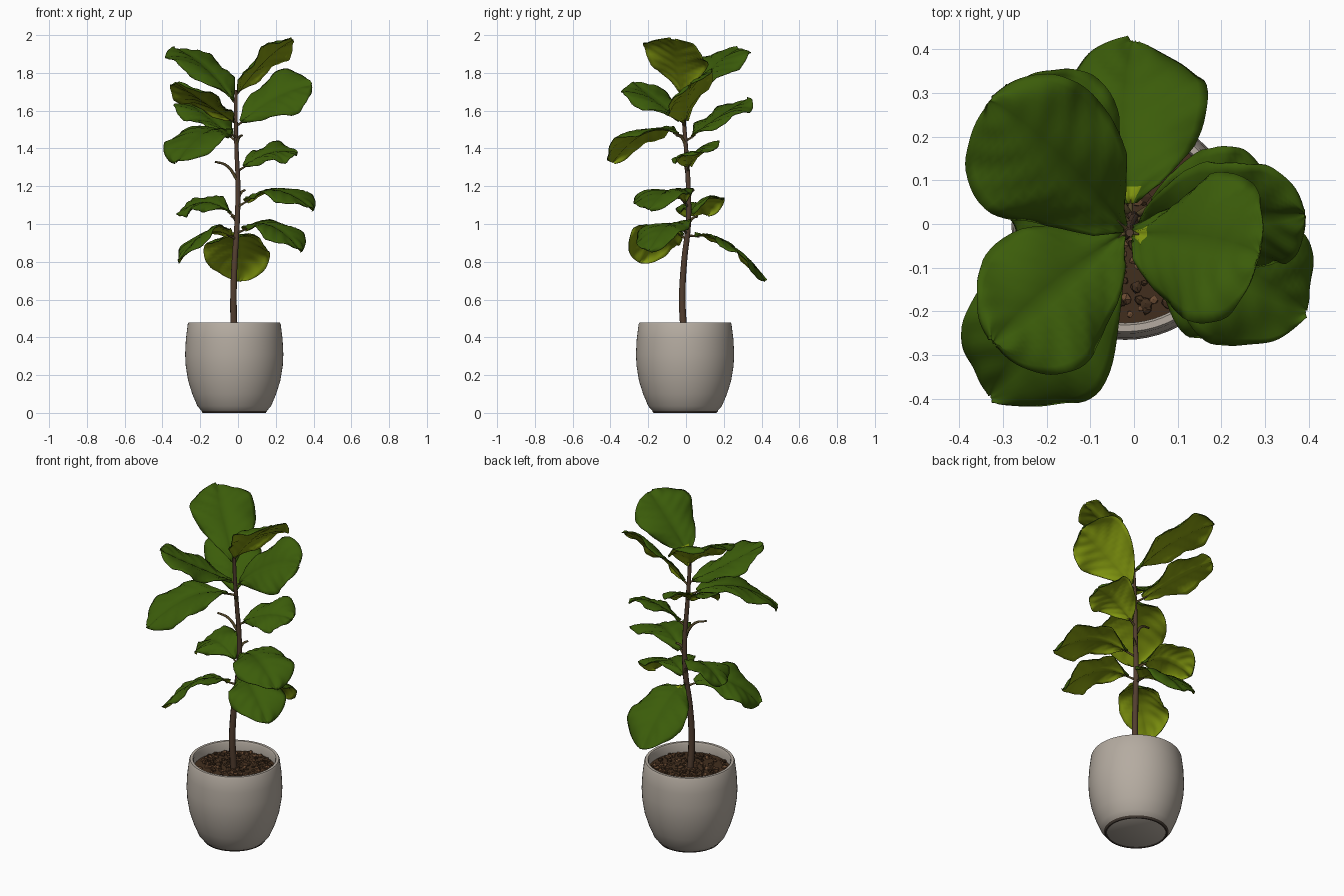
import bpy, bmesh, math, random
from mathutils import Vector

random.seed(4)
old = bpy.data.objects.get("Cube")
if old:
    bpy.data.objects.remove(old, do_unlink=True)


def material(name, rgb):
    m = bpy.data.materials.new(name)
    m.use_nodes = True
    m.diffuse_color = (*rgb, 1)
    bsdf = m.node_tree.nodes["Principled BSDF"]
    bsdf.inputs["Base Color"].default_value = (*rgb, 1)
    bsdf.inputs["Roughness"].default_value = 0.7
    return m


LEAF_TOP = material("leaf green", (0.044, 0.108, 0.003))
LEAF_UNDER = material("leaf underside", (0.23, 0.32, 0.005))
BARK = material("bark brown", (0.085, 0.048, 0.029))
PETIOLE = material("petiole olive", (0.09, 0.065, 0.022))
CLAY = material("pot stone", (0.46, 0.41, 0.355))
FOOT = material("pot foot", (0.06, 0.045, 0.035))
SOIL = material("soil dark", (0.055, 0.028, 0.013))
CHIP = material("soil chips", (0.15, 0.073, 0.034))
POT = Vector((-0.02, -0.005, 0))


def add_mesh(name, bm, mats, angle=None):
    me = bpy.data.meshes.new(name)
    bm.to_mesh(me)
    bm.free()
    for m in mats:
        me.materials.append(m)
    ob = bpy.data.objects.new(name, me)
    bpy.context.collection.objects.link(ob)
    if angle:
        bpy.ops.object.select_all(action='DESELECT')
        ob.select_set(True)
        bpy.context.view_layer.objects.active = ob
        bpy.ops.object.shade_smooth_by_angle(angle=math.radians(angle))
    return ob


def lathe(name, profile, mat, steps=64):
    bm = bmesh.new()
    vs = [bm.verts.new((r, 0, z)) for r, z in profile]
    es = [bm.edges.new(p) for p in zip(vs, vs[1:])]
    bmesh.ops.spin(bm, geom=vs + es, axis=(0, 0, 1), cent=(0, 0, 0),
                   angle=math.tau, steps=steps)
    bmesh.ops.remove_doubles(bm, verts=bm.verts, dist=1e-4)
    bmesh.ops.recalc_face_normals(bm, faces=bm.faces)
    ob = add_mesh(name, bm, [mat], 40)
    ob.location = POT
    return ob


def tube(name, points, radius, mat, tip=0.5):
    cu = bpy.data.curves.new(name, 'CURVE')
    cu.dimensions = '3D'
    cu.bevel_depth = radius
    cu.bevel_resolution = 2
    cu.resolution_u = 6
    cu.use_fill_caps = True
    sp = cu.splines.new('BEZIER')
    sp.bezier_points.add(len(points) - 1)
    for i, (bp, p) in enumerate(zip(sp.bezier_points, points)):
        bp.co = p
        bp.handle_left_type = bp.handle_right_type = 'AUTO'
        bp.radius = 1 + (tip - 1) * i / (len(points) - 1)
    cu.materials.append(mat)
    ob = bpy.data.objects.new(name, cu)
    bpy.context.collection.objects.link(ob)
    return ob


# Pot with hollow rim, and a thin dark foot ring
lathe("pot", [(0, 0.003), (0.162, 0.003), (0.172, 0.01), (0.195, 0.036),
              (0.222, 0.1), (0.244, 0.17), (0.257, 0.25), (0.26, 0.31),
              (0.256, 0.39), (0.246, 0.47), (0.241, 0.479), (0.226, 0.479),
              (0.221, 0.47), (0.225, 0.4), (0, 0.39)], CLAY)
lathe("pot_foot", [(0.159, 0.005), (0.159, 0), (0.167, 0), (0.175, 0.011)], FOOT)

# Soil surface and loose bark chips
lathe("soil", [(0, 0.425), (0.12, 0.425), (0.224, 0.42)], SOIL)
for name, mat, count in (("dark_chips", SOIL, 110), ("brown_chips", CHIP, 130)):
    bm = bmesh.new()
    for _ in range(count):
        r, a = 0.208 * math.sqrt(random.random()), random.uniform(0, math.tau)
        size = random.uniform(0.007, 0.016)
        new = bmesh.ops.create_icosphere(bm, subdivisions=1, radius=size)["verts"]
        for v in new:
            v.co *= random.uniform(0.7, 1.2)
            v.co.z *= 0.7
        bmesh.ops.translate(bm, verts=new, vec=(r * math.cos(a), r * math.sin(a), 0.428))
    add_mesh(name, bm, [mat]).location = POT

# Trunk
TRUNK = [Vector(p) for p in ((-0.02, -0.01, 0.41), (-0.024, -0.02, 0.6), (-0.018, -0.01, 0.8),
                             (-0.005, 0.012, 1.0), (0.0, 0.012, 1.2), (-0.008, 0.0, 1.4),
                             (-0.012, -0.015, 1.6), (-0.01, -0.02, 1.71))]
tube("trunk", TRUNK, 0.02, BARK, 0.45)


def trunk_at(z):
    for a, b in zip(TRUNK, TRUNK[1:]):
        if a.z <= z <= b.z:
            return a.lerp(b, (z - a.z) / (b.z - a.z))
    return TRUNK[-1].copy()


def leaf(name, base_z, tip, lift, width, roll, start=0.1, pale=0, rows=30, cols=8):
    """Broad rippled blade on an arching midrib, with a short petiole."""
    p0, p2 = trunk_at(base_z), Vector(tip)
    p1 = (p0 + p2) / 2 + Vector((0, 0, lift))
    phase = random.uniform(0, math.tau)

    def rib(t):
        return p0 * (1 - t) ** 2 + p1 * (2 * t * (1 - t)) + p2 * t * t

    bm = bmesh.new()
    grid = []
    for i in range(rows + 1):
        s = math.sin(i / rows * math.pi / 2)
        t = start + (1 - start) * s
        tan = ((p1 - p0) * (1 - t) + (p2 - p1) * t).normalized()
        side = tan.cross(Vector((0, 0, 1))).normalized()
        up = side.cross(tan)
        side, up = (side * math.cos(roll) + up * math.sin(roll),
                    up * math.cos(roll) - side * math.sin(roll))
        w = width / 2 * max(0.015, math.sin(math.pi * min(s, 0.9995) ** 1.3)) ** 0.58
        row = []
        for j in range(-cols, cols + 1):
            v = j / cols
            edge = abs(v)
            vein = 0.004 * math.sin(40 * (s - 0.22 * edge)) * min(1, edge * 3) * (1 - s * 0.4)
            wave = 0.016 * edge ** 2 * math.sin(13 * s + phase + 2 * v)
            cup = 0.13 * w * edge - 0.22 * w * edge ** 3
            crease = -0.006 * max(0, 1 - edge * 5)
            outline = 1 + 0.04 * math.sin(9 * s + phase + 3 * (v > 0))
            sweep = tan * (0.10 * w * edge ** 2)
            row.append(bm.verts.new(rib(t) + side * (v * w * outline) + sweep
                                    + up * (vein + wave + cup + crease)))
        grid.append(row)
    for i, (a, b) in enumerate(zip(grid, grid[1:])):
        for j in range(2 * cols):
            f = bm.faces.new((a[j], a[j + 1], b[j + 1], b[j]))
            f.smooth = True
            # Pale patch beside the petiole
            if i < pale and abs(j - cols + 0.5) < cols * 0.4:
                f.material_index = 1
    bm.normal_update()
    if sum((f.normal.z for f in bm.faces)) < 0:
        bmesh.ops.reverse_faces(bm, faces=bm.faces)
    ob = add_mesh(name, bm, [LEAF_TOP, LEAF_UNDER])
    solid = ob.modifiers.new("thickness", 'SOLIDIFY')
    solid.thickness = 0.004
    solid.offset = -1
    solid.material_offset = 1
    drop = Vector((0, 0, 0.012))
    tube(name + "_petiole", [p0, rib(start * 0.6) - drop * 0.5, rib(start + 0.06) - drop],
         0.008, PETIOLE, 0.5)


# Leaves: trunk height, tip, arch, width, roll, petiole share, pale rows
LEAVES = {
    "top_right_leaf": (1.64, (-0.33, 0.28, 1.93), 0.1, 0.36, 0.0, 0.03),
    "top_left_leaf": (1.69, (0.285, -0.07, 1.98), 0.07, 0.36, 0.22, 0.02, 2),
    "upper_left_leaf": (1.52, (0.39, 0.02, 1.74), 0.09, 0.34, -0.72, 0.06),
    "upper_front_leaf": (1.54, (-0.32, -0.27, 1.75), 0.0, 0.34, 0.0, 0.05),
    "upper_back_leaf": (1.44, (-0.28, 0.32, 1.66), 0.03, 0.31, 0.05),
    "middle_front_leaf": (1.46, (-0.33, -0.395, 1.33), 0.2, 0.36, 0.05),
    "middle_left_leaf": (1.28, (0.315, 0.07, 1.38), 0.1, 0.27, -0.35),
    "lower_left_leaf": (1.09, (0.395, -0.2, 1.08), 0.19, 0.33, -0.08),
    "lower_right_leaf": (1.03, (-0.32, 0.11, 1.05), 0.16, 0.27, 0.3),
    "bottom_left_leaf": (0.95, (0.335, -0.2, 0.86), 0.19, 0.31, -0.1),
    "bottom_right_leaf": (0.92, (-0.315, -0.25, 0.8), 0.2, 0.29, -0.3),
    "bottom_back_leaf": (0.94, (0.0, 0.42, 0.7), 0.16, 0.35, 0.0, 0.1, 2),
}
for leaf_name, spec in LEAVES.items():
    leaf(leaf_name, *spec)

# Bare twigs and leaf buds along the trunk
for k, (z, dx, dy, dz) in enumerate(((1.23, -0.12, -0.03, 0.1), (1.12, 0.04, 0.03, 0.06),
                                     (1.42, 0.03, -0.05, 0.05), (1.0, -0.03, 0.05, 0.04))):
    p = trunk_at(z)
    tube(f"twig_{k + 1}", [p, p + Vector((dx * 0.5, dy * 0.5, dz * 0.8)),
                           p + Vector((dx, dy, dz))], 0.009, PETIOLE, 0.6)
